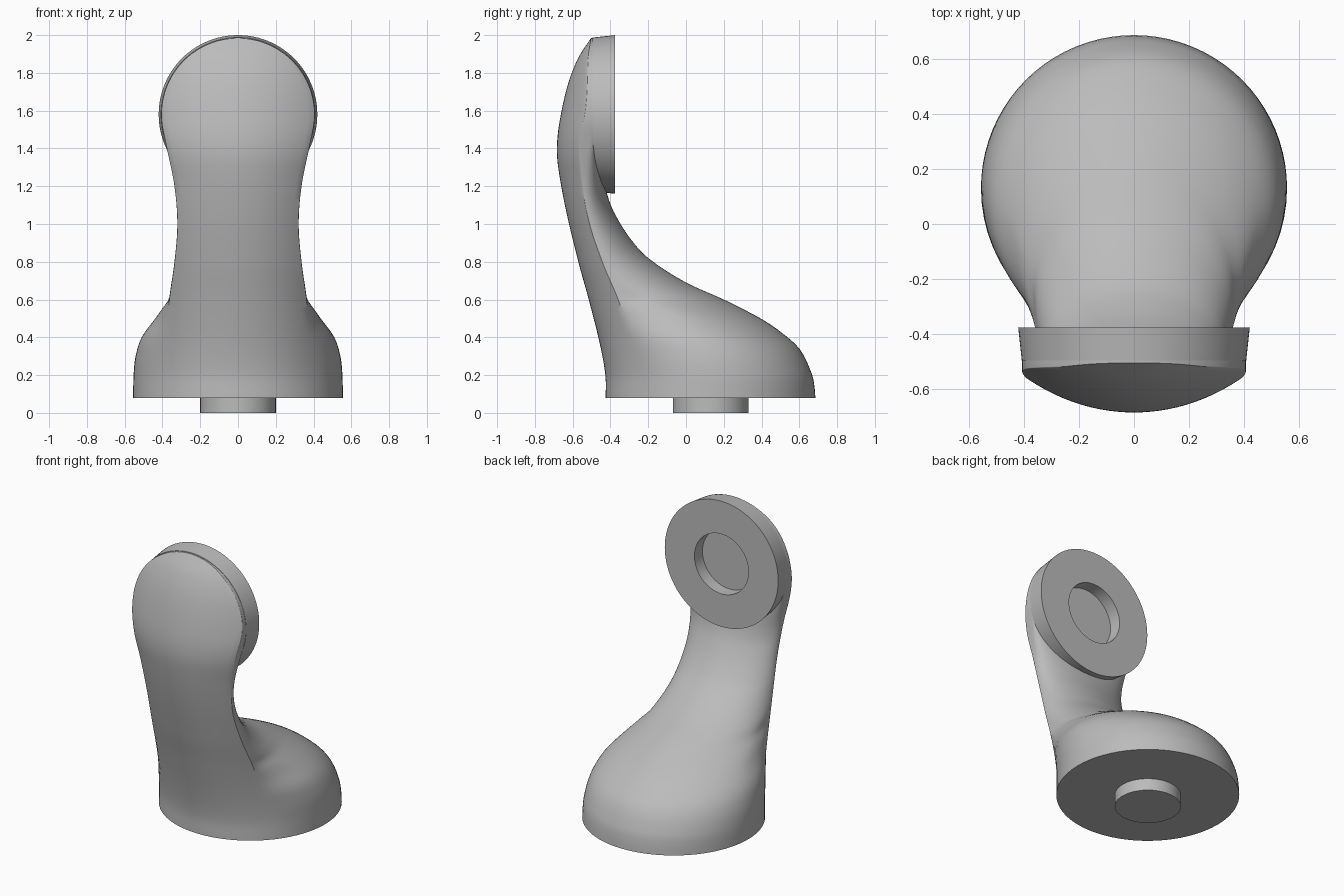
import bpy
import bmesh
import math

if "Cube" in bpy.data.objects:
    bpy.data.objects.remove(bpy.data.objects["Cube"])

grey = bpy.data.materials.new("plain_grey")
grey.use_nodes = True
grey.diffuse_color = (0.5, 0.5, 0.5, 1)
grey.node_tree.nodes["Principled BSDF"].inputs["Base Color"].default_value = (0.5, 0.5, 0.5, 1)

BASE_Y, BASE_Z = 0.13, 0.08
DISC_Z, DISC_R, FACE_R, FACE_Y = 1.58, 0.42, 0.404, -0.375


def finish(name, bm):
    """Turn a bmesh into a smooth-shaded object with sharp creases."""
    bmesh.ops.recalc_face_normals(bm, faces=bm.faces)
    mesh = bpy.data.meshes.new(name)
    bm.to_mesh(mesh)
    bm.free()
    mesh.materials.append(grey)
    obj = bpy.data.objects.new(name, mesh)
    bpy.context.collection.objects.link(obj)
    bpy.ops.object.select_all(action='DESELECT')
    obj.select_set(True)
    bpy.context.view_layer.objects.active = obj
    bpy.ops.object.shade_smooth_by_angle(angle=math.radians(30))
    return obj


def bridge_rings(bm, rings):
    """Skin a list of equal closed rings of vertices and cap both ends."""
    for low, high in zip(rings, rings[1:]):
        for i in range(len(low)):
            j = (i + 1) % len(low)
            bm.faces.new((low[i], low[j], high[j], high[i]))
    bm.faces.new(rings[0])
    bm.faces.new(rings[-1])


def smooth_curve(keys):
    """Smooth interpolation through (position, value) keys."""
    def slope(i):
        a, b = keys[max(i - 1, 0)], keys[min(i + 1, len(keys) - 1)]
        return (b[1] - a[1]) / (b[0] - a[0])

    def value(z):
        i = 0
        while i < len(keys) - 2 and z > keys[i + 1][0]:
            i += 1
        (z0, v0), (z1, v1) = keys[i], keys[i + 1]
        h = z1 - z0
        t = min(max((z - z0) / h, 0), 1)
        s = t * t * (3 - 2 * t)
        bend = t * (1 - t) * ((1 - t) * slope(i) - t * slope(i + 1)) * h
        return v0 + (v1 - v0) * s + bend
    return value


# Arm outlines by height: front and back profiles, side bulge, front edge, roundness
front = smooth_curve([(0.08, -0.425), (0.2, -0.427), (0.36, -0.455), (0.6, -0.515), (0.8, -0.57),
                      (1.08, -0.637), (1.31, -0.678), (1.42, -0.683), (1.55, -0.668),
                      (1.74, -0.625), (1.88, -0.57), (1.985, -0.503)])
back = smooth_curve([(0.08, 0.685), (0.14, 0.68), (0.21, 0.665), (0.34, 0.6), (0.43, 0.5), (0.5, 0.395),
                     (0.6, 0.2), (0.69, 0), (0.82, -0.2), (0.93, -0.3), (1.06, -0.38),
                     (1.14, -0.412), (1.25, -0.44), (1.4, -0.465), (2, -0.465)])
bulge = smooth_curve([(0.08, 0.555), (0.2, 0.553), (0.3, 0.542), (0.4, 0.51), (0.5, 0.438), (0.6, 0.366)])
edge = smooth_curve([(0.08, 0.39), (0.3, 0.387), (0.6, 0.363), (0.8, 0.335), (1, 0.32),
                     (1.2, 0.335), (1.4, 0.375), (1.5, 0.396)])
radius = smooth_curve([(0.08, 0.555), (0.6, 0.5), (1.2, 0.56), (1.5, 0.7), (2, 0.74)])
widest = smooth_curve([(0.08, 0.416), (0.36, 0.41), (0.5, 0.4), (0.6, 0.25), (0.7, 0.1), (0.8, 0.05), (2, 0.05)])
boxy = smooth_curve([(0.08, 1), (1.1, 1), (1.45, 0.25), (2, 0.25)])


def arm_section(z):
    """Shallow front arc, sharp corner, then a rounded side and back."""
    circle = math.sqrt(max(FACE_R ** 2 - (z - DISC_Z) ** 2, 1e-6))
    if z > DISC_Z:
        c = circle
    elif z > DISC_Z - FACE_R / 2:
        c = max(circle, edge(min(z, 1.5)))
    else:
        c = edge(z)
    w = max(bulge(z) if z < 0.6 else 0, c * 1.004)
    r, f, b = radius(z), front(z), back(z)
    corner = f + r - math.sqrt(r * r - c * c)
    mid = corner + widest(z) * (b - corner)
    depth = (mid - corner) / math.sqrt(1 - (c / w) ** 2)
    start = math.acos(c / w)
    half = []
    for i in range(1, 13):
        x = c * i / 12
        half.append((x, f + r - math.sqrt(r * r - x * x)))
    for i in range(1, 9):
        t = start * (1 - i / 8)
        half.append((w * math.cos(t), mid - depth * math.sin(t)))
    for i in range(1, 20):
        t = math.pi / 2 * i / 20
        half.append((w * math.cos(t) ** boxy(z), mid + (b - mid) * math.sin(t) ** boxy(z)))
    mirrored = [(-x, y) for x, y in reversed(half)]
    return [(0, f)] + half + [(0, b)] + mirrored


# Arm with its flared foot and rounded top
top = DISC_Z + FACE_R
levels = [BASE_Z + (DISC_Z - BASE_Z) * i / 70 for i in range(70)]
levels += [DISC_Z + (top - DISC_Z) * math.sin(math.pi / 2 * i / 30) for i in range(31)]
bm = bmesh.new()
bridge_rings(bm, [[bm.verts.new((x, y, z)) for x, y in arm_section(z)] for z in levels])
finish("curved_arm", bm)


def turned(name, profile, place, count=96):
    """Closed turned solid; the profile lists (radius, offset along the axis)."""
    bm = bmesh.new()
    rings = []
    for r, h in profile:
        angles = [2 * math.pi * i / count for i in range(count)]
        rings.append([bm.verts.new(place(r * math.cos(a), r * math.sin(a), h)) for a in angles])
    bridge_rings(bm, rings)
    return finish(name, bm)


# Mounting disc with a round socket in its back face
turned("mounting_disc",
       [(0.2, FACE_Y - 0.085), (0.2, FACE_Y), (DISC_R, FACE_Y), (0.407, -0.495)],
       lambda u, v, h: (u, h, DISC_Z + v))

# Locating peg below the foot
turned("base_peg", [(0.2, 0), (0.2, BASE_Z + 0.02)], lambda u, v, h: (u, BASE_Y + v, h))
